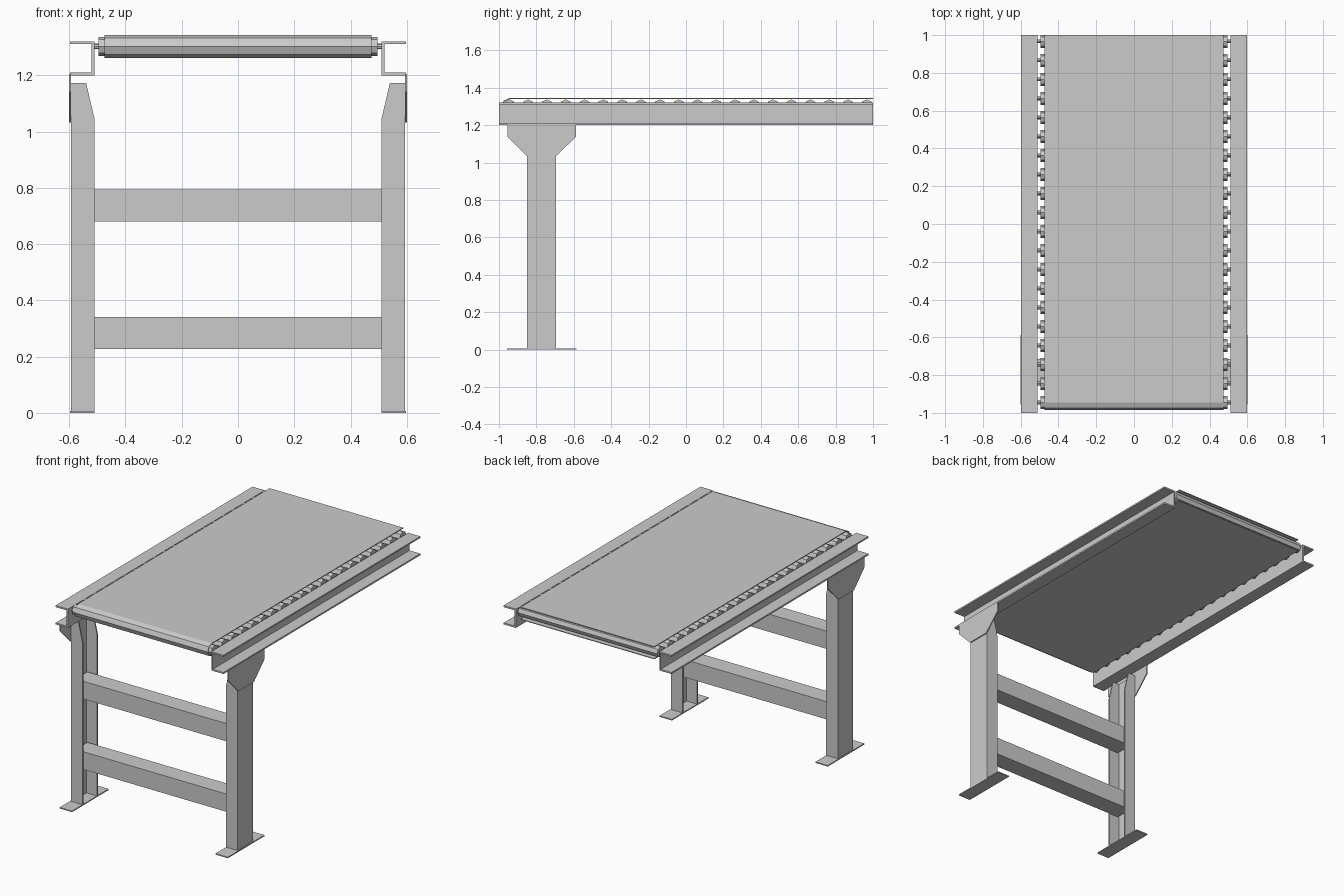
import bpy, bmesh, math
from mathutils import Vector

if "Cube" in bpy.data.objects:
    bpy.data.objects.remove(bpy.data.objects["Cube"])


def prism(name, profile, axis, a, b):
    """Extrude a closed 2D profile along an axis: X uses (y,z), Y uses (x,z), Z uses (x,y)."""
    def place(p, t):
        return {'X': (t, p[0], p[1]), 'Y': (p[0], t, p[1]), 'Z': (p[0], p[1], t)}[axis]
    bm = bmesh.new()
    face = bm.faces.new([bm.verts.new(place(p, a)) for p in profile])
    ext = bmesh.ops.extrude_face_region(bm, geom=[face])
    move = Vector(place((0, 0), b - a))
    bmesh.ops.translate(bm, vec=move, verts=[g for g in ext['geom'] if isinstance(g, bmesh.types.BMVert)])
    bmesh.ops.recalc_face_normals(bm, faces=bm.faces)
    me = bpy.data.meshes.new(name)
    bm.to_mesh(me)
    bm.free()
    ob = bpy.data.objects.new(name, me)
    bpy.context.collection.objects.link(ob)
    return ob


def rect(u0, u1, v0, v1):
    return [(u0, v0), (u1, v0), (u1, v1), (u0, v1)]


def octagon(y, z, r):
    return [(y + r * math.cos(k * math.pi / 4), z + r * math.sin(k * math.pi / 4)) for k in range(8)]


ROLL_Z, BELT_R, Y_FIRST, Y_LAST = 1.303, 0.041, -0.945, 0.967
LEG_Y0, LEG_Y1 = -0.85, -0.695

for side, s in (("left", -1), ("right", 1)):
    # side rail: C channel opening outwards
    rail = [(0.51, 1.2), (0.597, 1.2), (0.597, 1.21), (0.52, 1.21),
            (0.52, 1.311), (0.597, 1.311), (0.597, 1.321), (0.51, 1.321)]
    prism(f"{side}_side_rail", [(s * x, z) for x, z in rail], 'Y', -1, 1)

    # leg: channel opening inwards, flanges clipped at the top
    flange = [(0.51, 0.005), (0.593, 0.005), (0.593, 1.173), (0.54, 1.173), (0.51, 1.045)]
    flange = [(s * x, z) for x, z in flange]
    prism(f"{side}_leg_front_flange", flange, 'Y', LEG_Y0, LEG_Y0 + 0.008)
    prism(f"{side}_leg_back_flange", flange, 'Y', LEG_Y1 - 0.008, LEG_Y1)
    prism(f"{side}_leg_web", rect(LEG_Y0 + 0.008, LEG_Y1 - 0.008, 0.005, 1.173),
          'X', s * 0.585, s * 0.593)

    # tapered gusset plate and foot plate
    prism(f"{side}_gusset_plate",
          [(-0.955, 1.205), (-0.955, 1.14), (LEG_Y0, 1.033), (LEG_Y1, 1.033), (-0.587, 1.14), (-0.587, 1.205)],
          'X', s * 0.593, s * 0.6)
    prism(f"{side}_foot_plate", rect(s * 0.51, s * 0.598, -0.957, -0.585), 'Z', 0, 0.007)

# cross braces between the legs
for name, z0, z1 in (("lower", 0.227, 0.341), ("upper", 0.68, 0.794)):
    prism(f"{name}_cross_brace", rect(-0.836, -0.716, z0, z1), 'X', -0.57, 0.57)

# rollers with shafts
COUNT = 20
for i in range(COUNT):
    y = Y_FIRST + (Y_LAST - Y_FIRST) * i / (COUNT - 1)
    prism(f"roller_{i + 1}", octagon(y, ROLL_Z, 0.034), 'X', -0.496, 0.496)
    prism(f"roller_shaft_{i + 1}", octagon(y, ROLL_Z, 0.01), 'X', -0.514, 0.514)


# belt wrapped round the front roller, open at the back end
def belt_path(r):
    wrap = [octagon(Y_FIRST, ROLL_Z, r)[k] for k in range(2, 7)]
    return [(1, ROLL_Z + r)] + wrap + [(1, ROLL_Z - r)]


prism("belt", belt_path(BELT_R) + belt_path(BELT_R - 0.005)[::-1], 'X', -0.475, 0.475)
